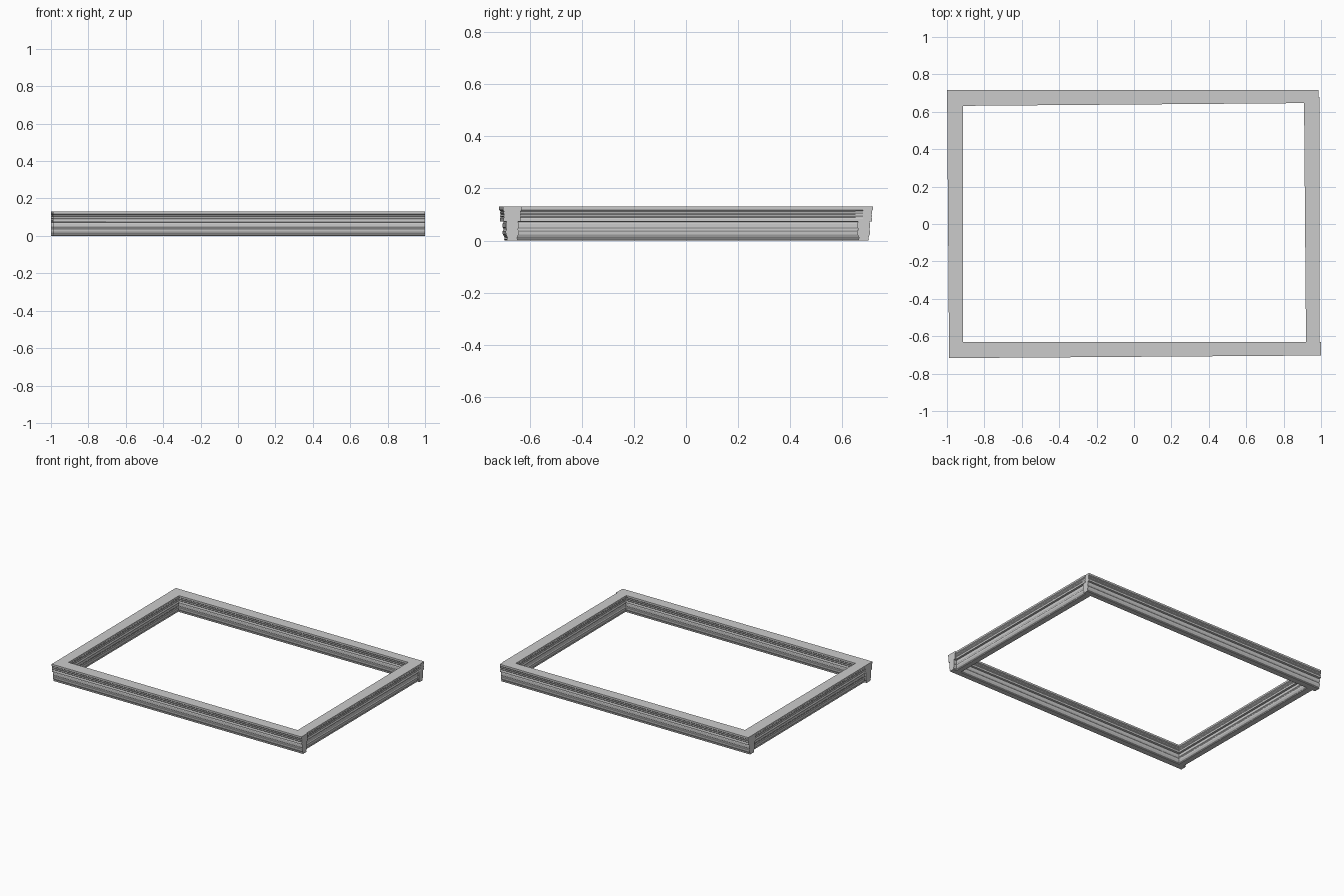
import bpy, bmesh
from mathutils import Vector

if "Cube" in bpy.data.objects:
    bpy.data.objects.remove(bpy.data.objects["Cube"])

# Half of the moulded cross-section: (fraction of half width, height)
HALF = [(0.50, 0.0), (0.58, 0.005), (0.50, 0.010), (0.58, 0.016),
        (0.68, 0.024), (0.71, 0.036), (0.62, 0.041), (0.62, 0.046),
        (0.69, 0.050), (0.69, 0.066), (0.60, 0.072), (0.94, 0.074),
        (0.94, 0.084), (0.86, 0.089), (0.94, 0.094), (0.86, 0.100),
        (0.94, 0.106), (0.88, 0.112), (1.00, 0.117), (1.00, 0.130)]
PROFILE = HALF + [(-u, z) for u, z in reversed(HALF)]


def beam(name, edge_a, edge_b):
    """Loft the profile between two ends, each given by its two plan corners."""
    bm = bmesh.new()
    rings = []
    for p, q in (edge_a, edge_b):
        p, q = Vector(p), Vector(q)
        mid, half = (p + q) / 2, (q - p) / 2
        rings.append([bm.verts.new((*(mid + half * u), z)) for u, z in PROFILE])
    a, b = rings
    n = len(PROFILE)
    for i in range(n):
        j = (i + 1) % n
        bm.faces.new((a[i], a[j], b[j], b[i]))
    bm.faces.new(a)
    bm.faces.new(b)
    bmesh.ops.recalc_face_normals(bm, faces=bm.faces)
    mesh = bpy.data.meshes.new(name)
    bm.to_mesh(mesh)
    bm.free()
    obj = bpy.data.objects.new(name, mesh)
    bpy.context.collection.objects.link(obj)
    return obj


# Long rails run past the corners, slightly tapered
beam("front_rail", ((-0.989, -0.717), (-0.989, -0.631)), ((1.0, -0.703), (1.0, -0.631)))
beam("back_rail", ((-1.0, 0.631), (-1.0, 0.717)), ((0.987, 0.647), (0.987, 0.717)))
# Short rails butt into the long ones
beam("left_rail", ((-0.989, -0.665), (-0.914, -0.665)), ((-0.999, 0.665), (-0.914, 0.665)))
beam("right_rail", ((0.920, -0.665), (0.993, -0.665)), ((0.909, 0.680), (0.991, 0.680)))
